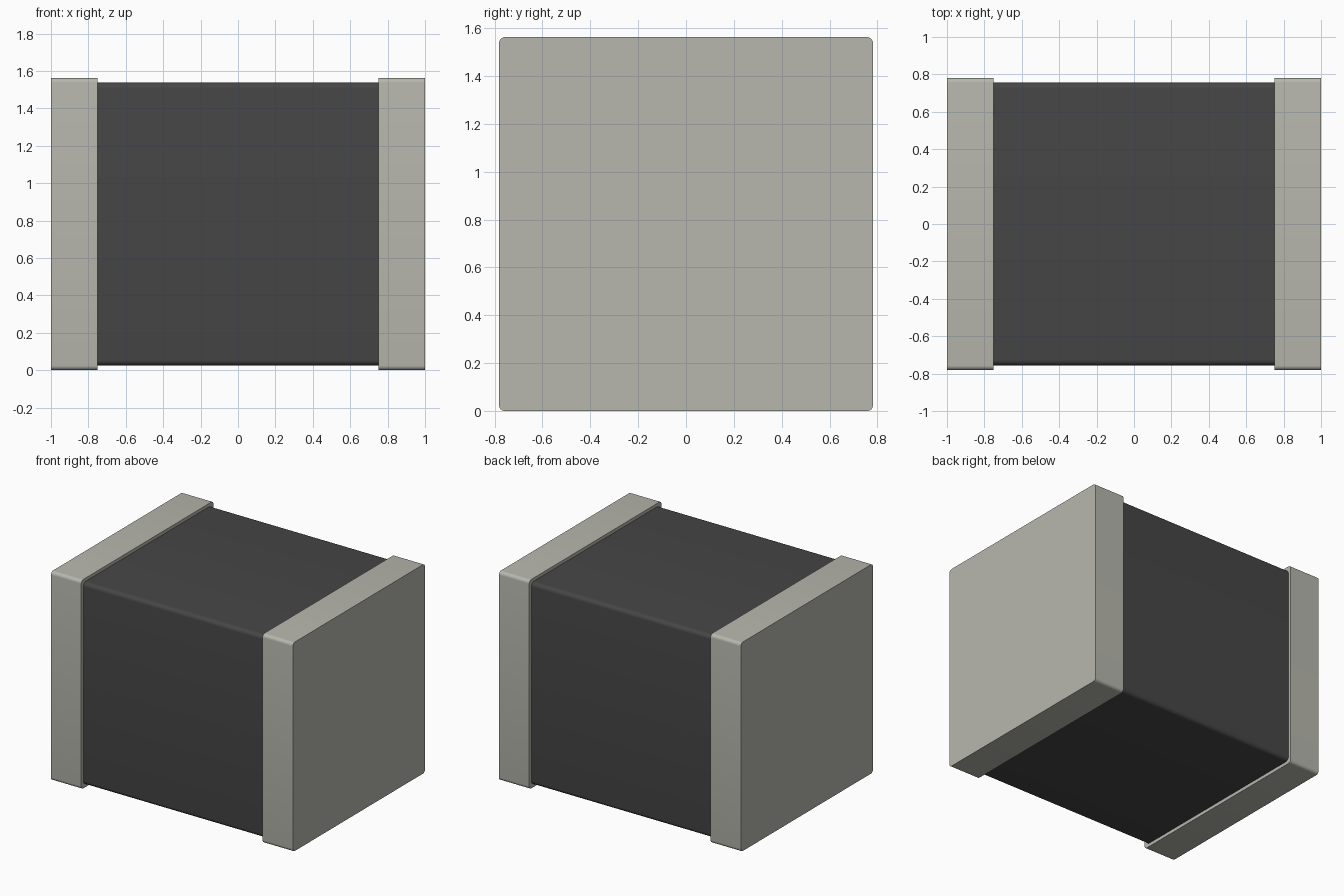
import bpy, math

if "Cube" in bpy.data.objects:
    bpy.data.objects.remove(bpy.data.objects["Cube"])

H = 1.5625          # overall height and depth of the end caps
CAP_X = 0.75        # inner face of each cap


def material(name, rgb):
    m = bpy.data.materials.new(name)
    m.diffuse_color = (*rgb, 1)
    m.use_nodes = True
    m.node_tree.nodes["Principled BSDF"].inputs["Base Color"].default_value = m.diffuse_color
    return m


def rounded_bar(name, x0, x1, size, radius, mat, steps=6):
    """Square section with rounded corners, extruded along x."""
    c = size / 2 - radius
    section = []
    for q, (sy, sz) in enumerate([(1, 1), (-1, 1), (-1, -1), (1, -1)]):
        for i in range(steps + 1):
            a = math.pi / 2 * (q + i / steps)
            section.append((sy * c + radius * math.cos(a),
                            H / 2 + sz * c + radius * math.sin(a)))
    n = len(section)
    verts = [(x, y, z) for x in (x0, x1) for y, z in section]
    faces = [(i, (i + 1) % n, n + (i + 1) % n, n + i) for i in range(n)]
    faces = [f[::-1] for f in faces]
    faces += [tuple(reversed(range(n))), tuple(range(n, 2 * n))]
    mesh = bpy.data.meshes.new(name)
    mesh.from_pydata(verts, [], faces)
    mesh.materials.append(mat)
    obj = bpy.data.objects.new(name, mesh)
    bpy.context.collection.objects.link(obj)
    # consistent outward normals, smooth corners, sharp ends
    bpy.ops.object.select_all(action='DESELECT')
    obj.select_set(True)
    bpy.context.view_layer.objects.active = obj
    bpy.ops.object.mode_set(mode='EDIT')
    bpy.ops.mesh.select_all(action='SELECT')
    bpy.ops.mesh.normals_make_consistent(inside=False)
    bpy.ops.object.mode_set(mode='OBJECT')
    bpy.ops.object.shade_smooth_by_angle(angle=math.radians(30))
    return obj


dark = material("dark_ceramic", (0.061, 0.061, 0.061))
metal = material("tinned_metal", (0.474, 0.474, 0.423))

# Dark block between the two caps
rounded_bar("body", -CAP_X, CAP_X, 1.5125, 0.03, dark)

# Metal end caps
rounded_bar("left_end_cap", -1, -CAP_X, H, 0.025, metal)
rounded_bar("right_end_cap", CAP_X, 1, H, 0.025, metal)
